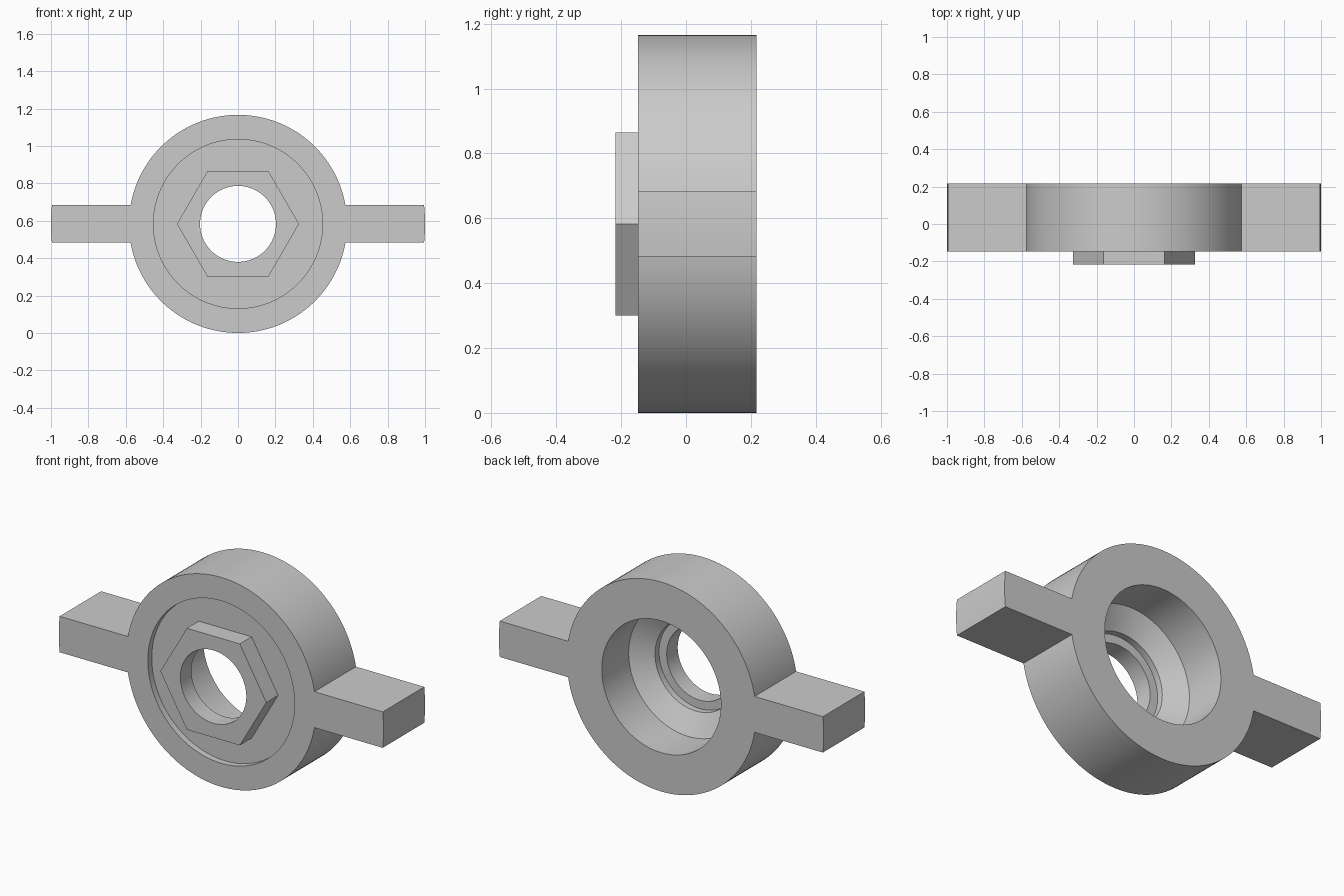
import bpy, bmesh
from math import sin, cos, asin, pi

if "Cube" in bpy.data.objects:
    bpy.data.objects.remove(bpy.data.objects["Cube"], do_unlink=True)

RADIUS, TIP, HALF_WING = 0.583, 1.0, 0.1
FRONT, BACK = -0.148, 0.217
CENTRE_Z = RADIUS

grey = bpy.data.materials.new("plain grey")
grey.use_nodes = True
grey.diffuse_color = (0.6, 0.6, 0.6, 1)
grey.node_tree.nodes["Principled BSDF"].inputs["Base Color"].default_value = (0.6, 0.6, 0.6, 1)


def arc(radius, start, end, steps):
    """Points (x, z) along an arc, both ends included."""
    angles = [start + (end - start) * i / steps for i in range(steps + 1)]
    return [(radius * cos(a), radius * sin(a)) for a in angles]


def circle(radius, sides=128):
    return arc(radius, 0, 2 * pi, sides)[:-1]


def loft(name, sections):
    """Closed solid through (outline, y) sections with equal point counts."""
    bm = bmesh.new()
    rings = [[bm.verts.new((x, y, z + CENTRE_Z)) for x, z in outline]
             for outline, y in sections]
    bm.faces.new(rings[0])
    bm.faces.new(rings[-1])
    for a, b in zip(rings, rings[1:]):
        for i in range(len(a)):
            j = (i + 1) % len(a)
            bm.faces.new((a[i], a[j], b[j], b[i]))
    bmesh.ops.recalc_face_normals(bm, faces=bm.faces)
    mesh = bpy.data.meshes.new(name)
    bm.to_mesh(mesh)
    bm.free()
    mesh.materials.append(grey)
    obj = bpy.data.objects.new(name, mesh)
    bpy.context.collection.objects.link(obj)
    return obj


def combine(target, tool, operation):
    """Apply a boolean and discard the tool."""
    bpy.ops.object.select_all(action='DESELECT')
    bpy.context.view_layer.objects.active = target
    target.select_set(True)
    mod = target.modifiers.new(operation.lower(), 'BOOLEAN')
    mod.operation, mod.object, mod.solver = operation, tool, 'EXACT'
    bpy.ops.object.modifier_apply(modifier=mod.name)
    bpy.data.objects.remove(tool, do_unlink=True)


# Round body with two side wings, drawn as one outline
root, end = asin(HALF_WING / RADIUS), asin(HALF_WING / TIP)
outline = (arc(TIP, -end, end, 6) + arc(RADIUS, root, pi - root, 60)
           + arc(TIP, pi - end, pi + end, 6)
           + arc(RADIUS, pi + root, 2 * pi - root, 60))
body = loft("winged_collar", [(outline, FRONT), (outline, BACK)])

# Shallow round recess in the front
floor = FRONT + 0.035
recess = circle(0.452)
combine(body, loft("recess_cutter", [(recess, FRONT - 0.2), (recess, floor)]), 'DIFFERENCE')

# Hexagonal boss standing on the recess floor
hexagon = circle(0.326, 6)
combine(body, loft("hex_boss", [(hexagon, -0.217), (hexagon, floor + 0.05)]), 'UNION')

# Stepped bore: wide socket, cone, short counterbore, through hole
bore = [(0.367, BACK + 0.1), (0.367, -0.02), (0.25, -0.085),
        (0.25, -0.12), (0.203, -0.12), (0.203, -0.4)]
combine(body, loft("bore_cutter", [(circle(r), y) for r, y in bore]), 'DIFFERENCE')

# Smooth round walls, crisp edges
bpy.ops.object.shade_smooth_by_angle(angle=pi / 9)
